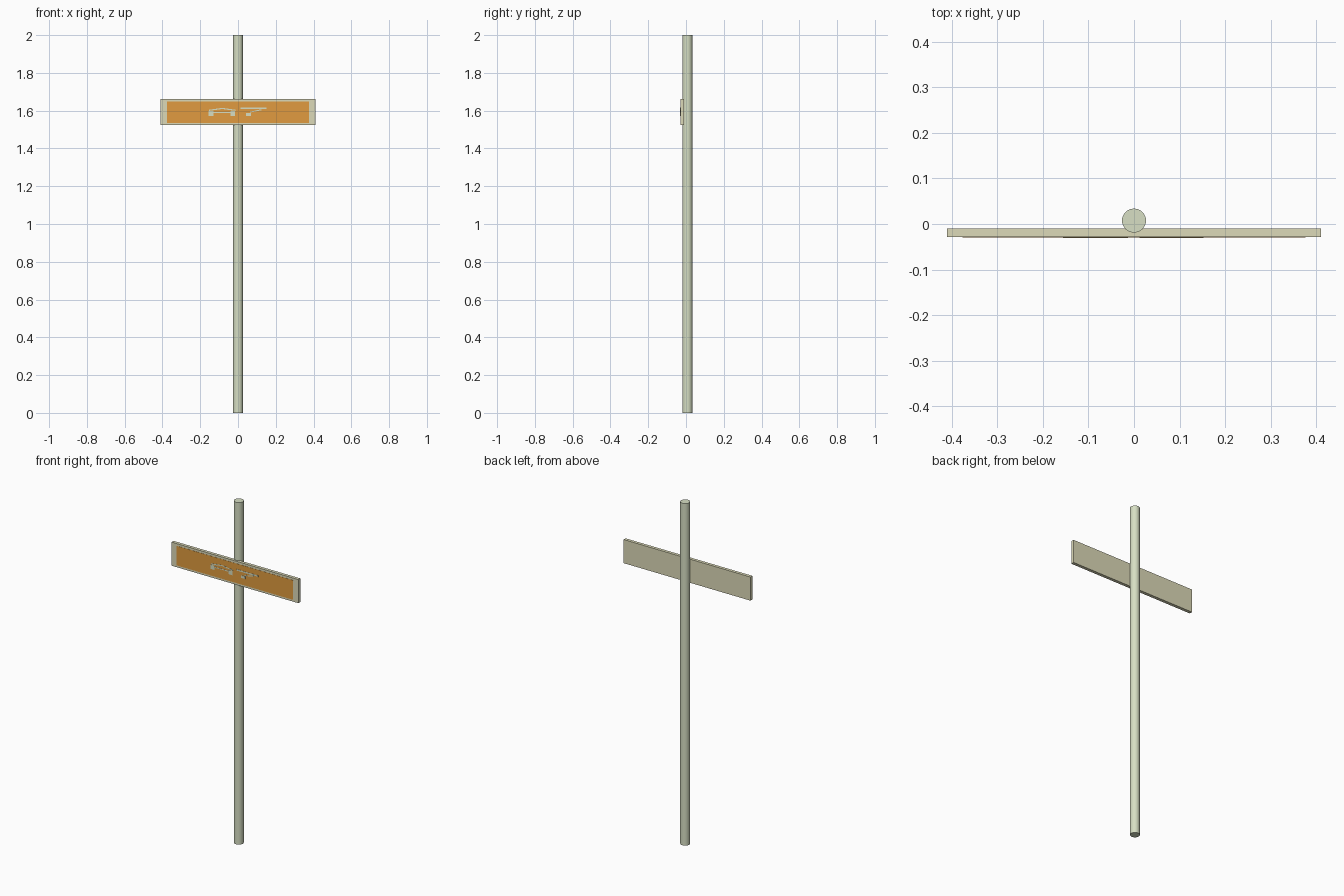
import bpy, math

if "Cube" in bpy.data.objects:
    bpy.data.objects.remove(bpy.data.objects["Cube"])


def material(name, rgb):
    m = bpy.data.materials.new(name)
    m.diffuse_color = (*rgb, 1)
    m.use_nodes = True
    m.node_tree.nodes["Principled BSDF"].inputs["Base Color"].default_value = m.diffuse_color
    return m


pale_green = material("pale_green", (0.68, 0.74, 0.55))
cream = material("cream", (0.72, 0.70, 0.48))
orange = material("orange", (0.75, 0.33, 0.05))


def box(name, x, y, z, mat, tilt=0):
    """Box from (min, max) ranges, optionally tilted in the sign plane."""
    mid = [(a + b) / 2 for a, b in (x, y, z)]
    bpy.ops.mesh.primitive_cube_add(size=1, location=mid, rotation=(0, tilt, 0))
    ob = bpy.context.object
    ob.name = name
    ob.scale = [b - a for a, b in (x, y, z)]
    ob.data.materials.append(mat)
    return ob


# Round post
bpy.ops.mesh.primitive_cylinder_add(vertices=32, radius=0.0263, depth=2,
                                    location=(0, 0.0075, 1))
post = bpy.context.object
post.name = "post"
post.data.materials.append(pale_green)
bpy.ops.object.shade_smooth_by_angle(angle=math.radians(40))

# Sign board and its thin coloured face
box("sign_board", (-0.41, 0.41), (-0.0285, -0.010), (1.523, 1.661), cream)
box("sign_panel", (-0.376, 0.376), (-0.0295, -0.028), (1.534, 1.648), orange)

# Small raised decorative strips: (x range, z range, tilt)
strips = [
    ((-0.154, -0.082), (1.604, 1.610), -0.14),
    ((-0.084, -0.013), (1.604, 1.610), 0.14),
    ((-0.130, -0.038), (1.587, 1.592), 0),
    ((-0.156, -0.130), (1.573, 1.598), 0),
    ((-0.040, -0.015), (1.573, 1.598), 0),
    ((0.012, 0.152), (1.608, 1.616), 0),
    ((0.062, 0.125), (1.596, 1.601), -0.2),
    ((0.042, 0.068), (1.573, 1.588), 0),
]
for i, (x, z, tilt) in enumerate(strips):
    box(f"panel_strip_{i + 1}", x, (-0.0305, -0.029), z, pale_green, tilt)
